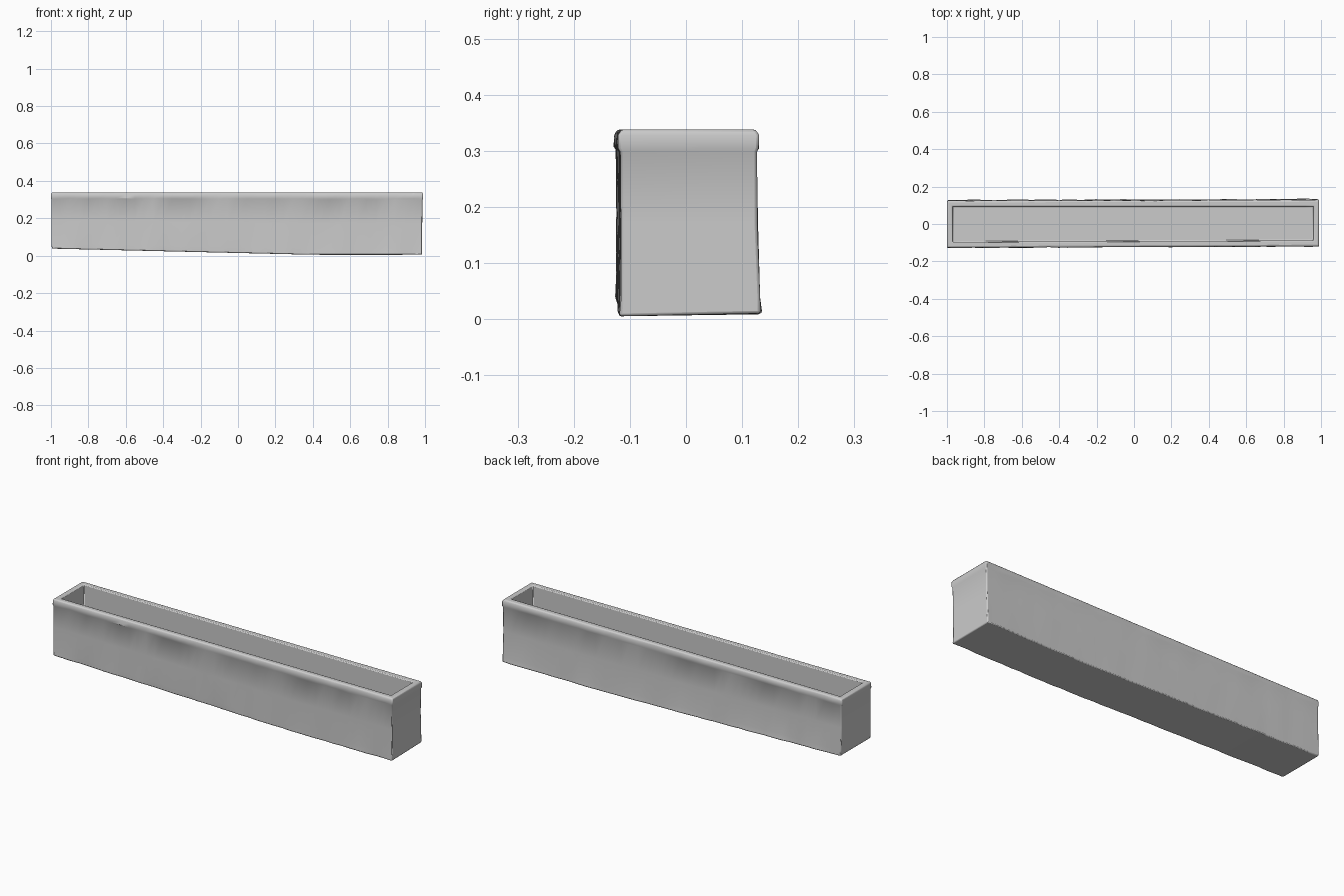
import bpy, bmesh, math, random

if "Cube" in bpy.data.objects:
    bpy.data.objects.remove(bpy.data.objects["Cube"])

random.seed(4)
N = 41                      # stations along the length
TOP = 0.338


def base_z(x):
    # worn underside, higher towards the left end
    return 0.005 + 0.033 * max(0.0, (0.4 - x) / 1.4)


def lerp(a, b, t):
    return a + (b - a) * t


# Rings from underside, up the outside, over the rim and down inside:
# (height fraction, left x, right x, front y offset, back y offset, inner?, roughness)
rings = [
    (0.00, -0.995, 0.985, 0.000, 0.008, False, 0.0025),
    (0.10, -0.998, 0.985, 0.000, 0.005, False, 0.0015),
    (0.50, -0.998, 0.985, 0.001, 0.002, False, 0.0010),
    (0.88, -0.998, 0.987, 0.000, 0.000, False, 0.0010),
    (0.90, -1.000, 0.990, -0.003, 0.003, False, 0.0020),
    (0.97, -1.000, 0.990, -0.003, 0.003, False, 0.0020),
    (1.00, -0.996, 0.986, 0.002, -0.002, False, 0.0005),
    (1.00, -0.970, 0.960, 0.000, 0.000, True, 0.0),
    (0.10, -0.968, 0.958, 0.000, 0.000, True, 0.0),
]

bm = bmesh.new()
loops = []
for h, x0, x1, df, db, inner, rough in rings:
    front, back = [], []
    for i in range(N):
        t = i / (N - 1)
        x = lerp(x0, x1, t)
        yf = lerp(-0.096, -0.088, t) if inner else lerp(-0.125, -0.117, t) + df
        yb = 0.094 if inner else lerp(0.122, 0.126, t) + db
        z = lerp(base_z(x), TOP, h)
        jit = lambda: random.uniform(-rough, rough)
        front.append(bm.verts.new((x, yf + jit(), z)))
        back.append(bm.verts.new((x, yb + jit(), z + (0.005 * t if h == 0 else 0))))
    loops.append((front, back))

# Walls between neighbouring rings
for (f0, b0), (f1, b1) in zip(loops, loops[1:]):
    a, b = f0 + b0[::-1], f1 + b1[::-1]
    for i in range(2 * N):
        j = (i + 1) % (2 * N)
        bm.faces.new((a[i], a[j], b[j], b[i]))

# Underside and inner floor
for f, b in (loops[0], loops[-1]):
    for i in range(N - 1):
        bm.faces.new((f[i], f[i + 1], b[i + 1], b[i]))
bmesh.ops.recalc_face_normals(bm, faces=bm.faces[:])

mesh = bpy.data.meshes.new("trough_planter")
bm.to_mesh(mesh)
bm.free()
trough = bpy.data.objects.new("trough_planter", mesh)
bpy.context.collection.objects.link(trough)

# Softly worn corners
bev = trough.modifiers.new("worn_edges", 'BEVEL')
bev.width = 0.005
bev.segments = 2
bev.limit_method = 'ANGLE'
bev.angle_limit = math.radians(50)

bpy.context.view_layer.objects.active = trough
trough.select_set(True)
bpy.ops.object.shade_smooth_by_angle(angle=math.radians(40))
